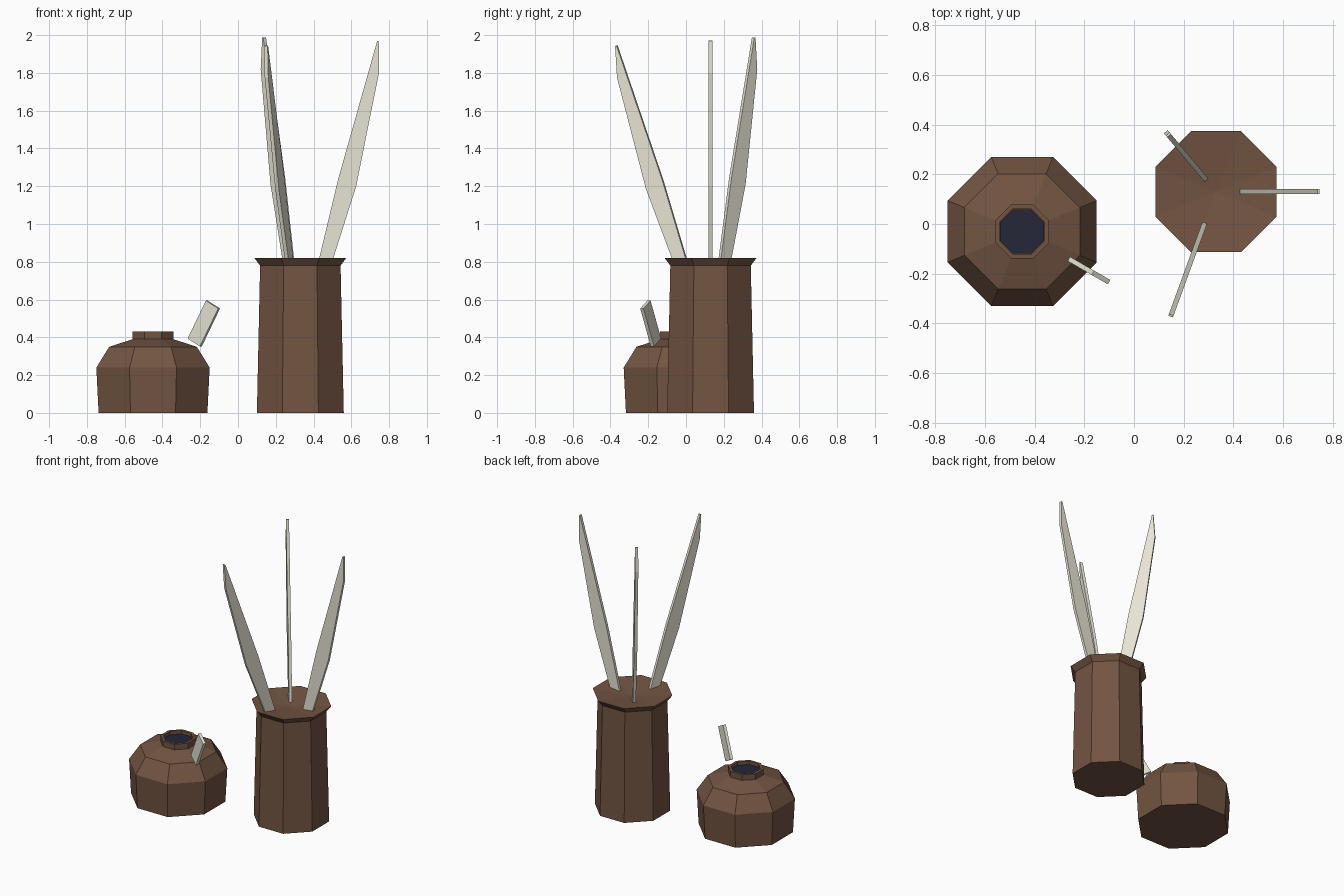
import bpy, bmesh
from math import cos, sin, pi, radians
from mathutils import Matrix, Vector

cube = bpy.data.objects.get("Cube")
if cube:
    bpy.data.objects.remove(cube, do_unlink=True)


def make_material(name, rgb):
    mat = bpy.data.materials.new(name)
    mat.use_nodes = True
    mat.diffuse_color = (*rgb, 1)
    bsdf = next(n for n in mat.node_tree.nodes if n.type == 'BSDF_PRINCIPLED')
    bsdf.inputs["Base Color"].default_value = (*rgb, 1)
    return mat


brown = make_material("brown clay", (0.17, 0.09, 0.055))
cream = make_material("cream feather", (0.80, 0.77, 0.66))
ink = make_material("dark ink", (0.018, 0.02, 0.04))


def finish(name, bm, mat, location=(0, 0, 0)):
    bmesh.ops.recalc_face_normals(bm, faces=bm.faces)
    mesh = bpy.data.meshes.new(name)
    bm.to_mesh(mesh)
    bm.free()
    mesh.materials.append(mat)
    obj = bpy.data.objects.new(name, mesh)
    obj.location = location
    bpy.context.collection.objects.link(obj)
    return obj


def octagon_pot(name, profile, mat, location, dish_depth=0.0):
    """Eight-sided turned body from (half width, height) pairs."""
    bm = bmesh.new()
    rings = []
    for apothem, z in profile:
        r = apothem / cos(pi / 8)
        angles = [pi / 8 + i * pi / 4 for i in range(8)]
        rings.append([bm.verts.new((r * cos(a), r * sin(a), z)) for a in angles])
    for low, high in zip(rings, rings[1:]):
        for i in range(8):
            j = (i + 1) % 8
            bm.faces.new((low[i], low[j], high[j], high[i]))
    bm.faces.new(rings[0][::-1])
    cap = bm.faces.new(rings[-1])
    if dish_depth:
        # Fan of triangles sinking to the middle
        centre = bmesh.ops.poke(bm, faces=[cap])["verts"][0]
        centre.co.z -= dish_depth
    return finish(name, bm, mat, location)


def blade(name, outline, origin, heading, tilt, thickness=0.02):
    """Flat blade from (outward, along) points, leaning towards a heading."""
    bm = bmesh.new()
    front = [bm.verts.new((v, -thickness / 2, u)) for v, u in outline]
    back = [bm.verts.new((v, thickness / 2, u)) for v, u in outline]
    bm.faces.new(front)
    bm.faces.new(back[::-1])
    for i in range(len(front)):
        j = (i + 1) % len(front)
        bm.faces.new((front[j], front[i], back[i], back[j]))
    turn = Matrix.Rotation(radians(heading), 4, 'Z') @ Matrix.Rotation(radians(tilt), 4, 'Y')
    bm.transform(Matrix.Translation(origin) @ turn)
    return finish(name, bm, cream)


# Ink pot with a hollow neck
pot_at = Vector((-0.45, -0.03, 0))
pot = octagon_pot("ink_pot", [(0.288, 0), (0.30, 0.24), (0.232, 0.35), (0.108, 0.39),
                              (0.108, 0.43), (0.09, 0.43), (0.09, 0.40)], brown, pot_at)
octagon_pot("ink_surface", [(0.089, 0.40), (0.089, 0.407)], ink, pot_at)

# Feather holder with a flared rim and dished top
holder_at = Vector((0.33, 0.13, 0))
octagon_pot("feather_holder", [(0.23, 0), (0.213, 0.78), (0.243, 0.82)], brown,
            holder_at, dish_depth=0.03)

# Three feathers standing in the holder: heading, tilt, distance from the middle
feather = [(0.002, -0.06), (0.069, -0.06), (0.09, 0.418), (0.05, 1.028),
           (0.005, 1.191), (-0.003, 1.191), (-0.012, 0.43)]
for name, heading, tilt, out in (("right_rear_feather", 130, 11.3, 0.064),
                                 ("left_feather", 0, 15.1, 0.10),
                                 ("front_feather", 250, 19.2, 0.138)):
    a = radians(heading)
    base = holder_at + Vector((out * cos(a), out * sin(a), 0.82))
    blade(name, feather, base, heading, tilt)

# Short quill stub beside the ink pot
stub = [(-0.043, -0.115), (0.043, -0.115), (0.043, 0.115), (-0.043, 0.115)]
blade("quill_stub", stub, Vector((-0.181, -0.187, 0.473)), -30, 29)
